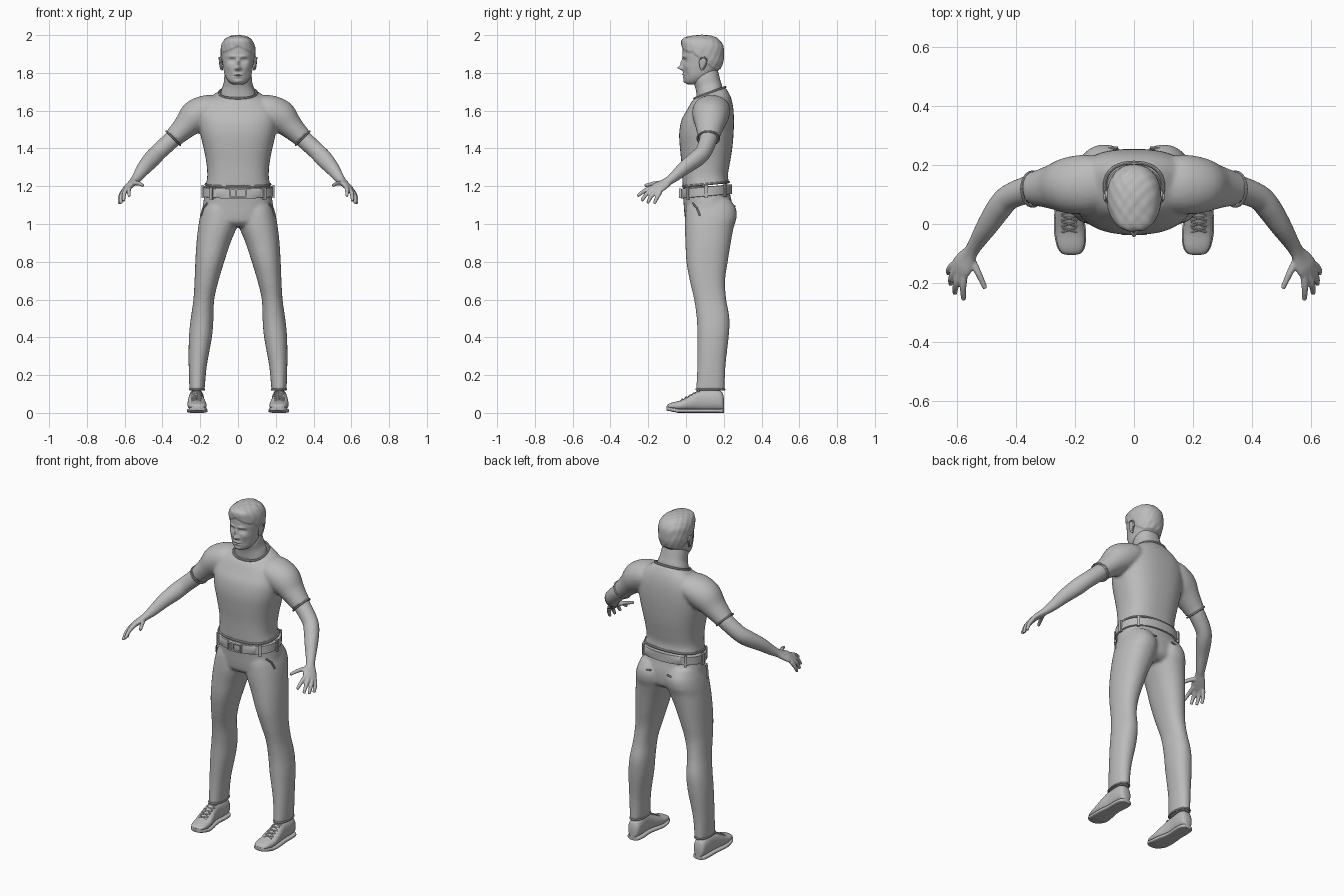
import bpy, bmesh, math
from mathutils import Vector

grey = bpy.data.materials.new("plain grey")
grey.diffuse_color = (0.5, 0.5, 0.5, 1)


def spline(rows, steps):
    """Catmull-Rom interpolation of rows of numbers."""
    out = []
    for i in range(len(rows) - 1):
        a, b, c, d = (rows[max(0, min(len(rows) - 1, i + k))] for k in (-1, 0, 1, 2))
        for s in range(steps):
            t = s / steps
            out.append([q + 0.5 * t * (r - p + t * (2 * p - 5 * q + 4 * r - s4 + t * (3 * (q - r) + s4 - p)))
                        for p, q, r, s4 in zip(a, b, c, d)])
    return out + [list(rows[-1])]


def oval(c, u, v, power=2.0, n=40):
    """Superellipse ring around c, with half axes u and v."""
    f = lambda t: math.copysign(abs(t) ** (2 / power), t)
    return [c + u * f(math.cos(2 * math.pi * k / n)) + v * f(math.sin(2 * math.pi * k / n)) for k in range(n)]


def loft(bm, rings):
    loops = [[bm.verts.new(p) for p in r] for r in rings]
    n = len(loops[0])
    for a, b in zip(loops, loops[1:]):
        for k in range(n):
            bm.faces.new((a[k], a[(k + 1) % n], b[(k + 1) % n], b[k]))
    bm.faces.new(loops[0][::-1])
    bm.faces.new(loops[-1])


def stack(bm, rows, s=1, power=2.3, steps=4, n=40):
    """Loft of level rings; row = z, x0, x1, y0, y1, rise towards the back."""
    rings = []
    for z, x0, x1, y0, y1, rise in spline(rows, steps):
        c = Vector((s * (x0 + x1) / 2, (y0 + y1) / 2, z))
        rings.append(oval(c, Vector(((x1 - x0) / 2, 0, 0)), Vector((0, (y1 - y0) / 2, rise)), power, n))
    loft(bm, rings)


def limb(bm, rows, s=1, side=(0, 1, 0), steps=4, n=24):
    """Loft along a path; row = x, y, z, radius along side, other radius."""
    pts = spline(rows, steps)
    P = [Vector((s * p[0], p[1], p[2])) for p in pts]
    side = Vector((s * side[0], side[1], side[2]))
    rings = []
    for i, p in enumerate(pts):
        t = (P[min(i + 1, len(P) - 1)] - P[max(i - 1, 0)]).normalized()
        u = (side - t * side.dot(t)).normalized()
        rings.append(oval(P[i], u * p[3], t.cross(u) * p[4], 2.0, n))
    loft(bm, rings)


def finish(name, bm, voxel=0, smooth=4, angle=40):
    bmesh.ops.recalc_face_normals(bm, faces=bm.faces)
    me = bpy.data.meshes.new(name)
    bm.to_mesh(me)
    bm.free()
    me.materials.append(grey)
    ob = bpy.data.objects.new(name, me)
    bpy.context.collection.objects.link(ob)
    bpy.ops.object.select_all(action='DESELECT')
    ob.select_set(True)
    bpy.context.view_layer.objects.active = ob
    if voxel:
        m = ob.modifiers.new("merge", 'REMESH')
        m.mode, m.voxel_size = 'VOXEL', voxel
        m.use_smooth_shade = True
        m = ob.modifiers.new("soften", 'SMOOTH')
        m.factor, m.iterations = 0.5, smooth
    else:
        bpy.ops.object.shade_smooth_by_angle(angle=math.radians(angle))
    return ob


def cord(name, pts, r, cyclic=False):
    """Thin round strip along a list of points."""
    bm = bmesh.new()
    P = [Vector(p) for p in pts]
    n, rings = len(P), []
    for i, p in enumerate(P):
        a, b = (P[i - 1], P[(i + 1) % n]) if cyclic else (P[max(i - 1, 0)], P[min(i + 1, n - 1)])
        t = (b - a).normalized()
        u = t.orthogonal().normalized() if abs(t.z) > 0.95 else t.cross(Vector((0, 0, 1))).normalized()
        rings.append(oval(p, u * r, t.cross(u) * r, 2, 8))
    if cyclic:
        rings.append(rings[0])
    loft(bm, rings)
    bmesh.ops.remove_doubles(bm, verts=bm.verts, dist=1e-5)
    return finish(name, bm)


def box(name, c, size, turn=0):
    bm = bmesh.new()
    bmesh.ops.create_cube(bm, size=1)
    ob = finish(name, bm)
    ob.location, ob.scale, ob.rotation_euler.z = c, size, turn
    b = ob.modifiers.new("round", 'BEVEL')
    b.width, b.segments = 0.002, 2
    return ob


# shirt: torso and both short sleeves
bm = bmesh.new()
stack(bm, [(z, -w, w, a, b, k) for z, w, a, b, k in [
    (1.205, .172, -.018, .228, .012), (1.25, .163, -.02, .222, .008), (1.32, .167, -.024, .232, 0),
    (1.40, .182, -.032, .245, 0), (1.48, .2, -.036, .252, 0), (1.55, .208, -.024, .254, 0),
    (1.61, .2, .005, .25, .006), (1.655, .165, .025, .238, .015), (1.682, .125, .038, .22, .024),
    (1.694, .1, .045, .208, .03)]], power=2.5)
for s in (1, -1):
    limb(bm, [(.1, .14, 1.62, .085, .06), (.16, .135, 1.605, .1, .08), (.225, .13, 1.568, .095, .088),
              (.28, .125, 1.515, .075, .066), (.33, .12, 1.467, .06, .054), (.344, .118, 1.453, .06, .053)], s)
finish("shirt", bm, .009, 5)

# collar, shirt hem and sleeve hems
cord("collar", oval(Vector((0, .126, 1.695)), Vector((.099, 0, 0)), Vector((0, .082, .03)), 2.3, 48), .006, True)
cord("shirt_hem", oval(Vector((0, .105, 1.21)), Vector((.171, 0, 0)), Vector((0, .122, .012)), 2.5, 48), .006, True)
for s in (1, -1):
    cord("sleeve_hem", oval(Vector((s * .343, .118, 1.454)), Vector((0, .058, 0)),
                            Vector((s * .037, 0, .037)), 2, 32), .005, True)

# trousers: hips and both legs
bm = bmesh.new()
stack(bm, [(z, -w, w, a, b, 0) for z, w, a, b in [
    (1.2, .173, -.016, .228), (1.15, .178, -.016, .235), (1.1, .186, -.012, .246),
    (1.05, .19, -.008, .248), (1.01, .17, 0, .24), (.985, .12, .03, .21)]])
for s in (1, -1):
    stack(bm, [r + (0,) for r in [
        (1.13, .03, .17, .02, .235), (1.08, .005, .19, 0, .265), (1.03, .001, .203, -.005, .267),
        (.98, .008, .211, -.006, .252), (.9, .04, .22, -.003, .237), (.8, .073, .226, .002, .221),
        (.7, .103, .23, .02, .207), (.6, .126, .236, .043, .213), (.5, .13, .25, .057, .23),
        (.4, .138, .26, .06, .226), (.25, .165, .261, .06, .209), (.12, .177, .257, .053, .205)]], s, 2.2)
finish("trousers", bm, .009, 4)
for s in (1, -1):
    cord("trouser_hem", oval(Vector((s * .217, .129, .124)), Vector((.039, 0, 0)), Vector((0, .075, 0)), 2.2, 32), .005, True)
    cord("side_pocket", [(s * .163, .035, 1.11), (s * .184, .058, 1.085), (s * .196, .073, 1.045)], .005)
    cord("back_pocket", [(s * .055, .258, 1.095), (s * .09, .255, 1.088), (s * .135, .232, 1.095)], .005)

# belt with buckle and loops
bm = bmesh.new()
belt = [(z, -w, w, -.026, .243, .012) for z, w in [(1.147, .18), (1.149, .187), (1.196, .185), (1.198, .178)]]
stack(bm, belt, steps=1, n=64)
finish("belt", bm)
for z in (1.148, 1.19):
    box("buckle_bar", (0, -.031, z - .006), (.084, .014, .008))
for x in (-.04, -.012, .04):
    box("buckle_post", (x, -.031, 1.163), (.008, .014, .048))
for a in (35, 145, 215, 270, 325, 0, 180):
    d = Vector((math.cos(math.radians(a)), math.sin(math.radians(a))))
    k = (abs(d.x / .188) ** 2.3 + abs(d.y / .136) ** 2.3) ** (-1 / 2.3)
    p = d * k
    turn = math.atan2(d.y / .136 ** 2, d.x / .188 ** 2)
    if a != 270:
        box("belt_loop", (p.x, p.y + .108, 1.172 + .09 * p.y), (.012, .018, .068), turn)

# head: one loft with the face pressed and raised from it
bm = bmesh.new()
stack(bm, [(z, -w, w, a, b, 0) for z, w, a, b in [
    (1.738, .022, .012, .06), (1.75, .046, -.004, .1), (1.78, .067, -.012, .14), (1.82, .077, -.015, .175),
    (1.86, .083, -.016, .192), (1.9, .086, -.018, .196), (1.94, .084, -.016, .192),
    (1.97, .07, -.004, .172), (1.987, .045, .02, .145), (1.995, .008, .07, .1)]], power=2.2, steps=9, n=128)
bumps = [(0, 1.826, .012, .011, -.026), (0, 1.85, .009, .022, -.014), (.013, 1.822, .007, .007, -.008),
         (.03, 1.887, .022, .008, -.006), (.031, 1.866, .017, .011, .013), (.031, 1.865, .01, .006, -.006),
         (0, 1.792, .022, .005, -.007), (0, 1.778, .018, .005, -.006), (0, 1.785, .026, .002, .005),
         (0, 1.755, .022, .012, -.007), (.05, 1.835, .016, .016, -.004), (.045, 1.79, .014, .02, .005)]
for v in bm.verts:
    x, y, z = v.co
    if y < .07:
        for bx, bz, rx, rz, dy in bumps:
            v.co.y += dy * math.exp(-((abs(x) - bx) / rx) ** 2 - ((z - bz) / rz) ** 2)
    # short hair stands out above the hairline
    line = 1.935 - .03 * min(1, abs(x) / .07) if y < .04 else 1.9 - .75 * min(y - .04, .11)
    h = max(0, min(1, (z - line) / .008))
    out = Vector((x, y - .09, (z - 1.88) * .8)).normalized()
    quiff = math.exp(-((y + .005) / .03) ** 2 - ((z - 1.965) / .022) ** 2)
    v.co += out * h * (.006 + .012 * quiff + .0012 * math.sin(x * 160 + z * 90) * math.sin(y * 130))
finish("head", bm, angle=60)

# neck
bm = bmesh.new()
stack(bm, [(z, -w, w, a, b, .02) for z, w, a, b in [
    (1.64, .1, .06, .19), (1.7, .09, .056, .193), (1.74, .077, .05, .182), (1.78, .072, .038, .172), (1.83, .06, .04, .16)]])
finish("neck", bm, angle=60)

for s in (1, -1):
    # ear with a raised rim
    bm = bmesh.new()
    limb(bm, [(.083, .088, 1.815, .006, .004), (.087, .085, 1.83, .013, .007), (.091, .09, 1.853, .021, .008),
              (.093, .093, 1.872, .019, .008), (.091, .092, 1.885, .008, .004)], s)
    finish("ear", bm, angle=60)
    cord("ear_rim", [(s * .094, .076, 1.866), (s * .099, .084, 1.882), (s * .1, .1, 1.88),
                     (s * .098, .111, 1.864), (s * .095, .104, 1.84), (s * .091, .092, 1.82)], .004)

    # bare arm with hand and fingers
    bm = bmesh.new()
    limb(bm, [(.29, .125, 1.505, .05, .045), (.35, .118, 1.447, .047, .046), (.42, .092, 1.382, .043, .045),
              (.455, .055, 1.345, .042, .046), (.495, -.005, 1.3, .036, .039), (.53, -.06, 1.252, .027, .029),
              (.55, -.092, 1.228, .025, .022), (.565, -.115, 1.212, .034, .019), (.582, -.143, 1.196, .041, .017),
              (.594, -.165, 1.182, .036, .013)], s, side=(.55, .75, -.3))
    for base, mid, tip in [
            ((.574, -.165, 1.197), (.578, -.215, 1.178), (.576, -.257, 1.148)),
            ((.589, -.162, 1.189), (.602, -.205, 1.163), (.606, -.235, 1.122)),
            ((.602, -.152, 1.179), (.617, -.182, 1.15), (.62, -.204, 1.11)),
            ((.609, -.137, 1.172), (.624, -.153, 1.142), (.627, -.168, 1.107)),
            ((.553, -.115, 1.215), (.527, -.165, 1.215), (.503, -.218, 1.203))]:
        limb(bm, [base + (.014, .013), mid + (.0115, .0115), tip + (.0085, .0085)], s, side=(.6, .7, -.3), n=12)
    finish("arm_and_hand", bm, .0045, 3)

    # shoe upper and sole, lofted from toe to heel
    shape = [(-.104, .212, .012, .03), (-.098, .212, .03, .043), (-.075, .213, .044, .054), (-.03, .216, .05, .066),
             (.01, .219, .048, .087), (.05, .222, .042, .11), (.09, .222, .038, .122), (.15, .22, .04, .125),
             (.19, .22, .034, .11), (.202, .22, .016, .07)]
    for name, lift, grow, power in (("shoe", .012, 0, 2.3), ("sole", 0, .004, 4)):
        bm = bmesh.new()
        rings = []
        for y, x, w, top in spline(shape, 4):
            low = lift + .012 * max(0, -y - .04) / .06
            high = top if lift else low + .022
            rings.append(oval(Vector((s * x, y, (low + high) / 2)), Vector((w + grow, 0, 0)),
                              Vector((0, 0, (high - low) / 2)), power, 32))
        loft(bm, rings)
        finish(name, bm, angle=50)
    # laces
    for i in range(5):
        y, z = -.028 + .02 * i, .07 + .0105 * i
        for k in (1, -1):
            cord("lace", [(s * .219 - .026 * k, y, z - .008), (s * .219, y + .008, z + .003),
                          (s * .219 + .026 * k, y + .016, z)], .0035)
